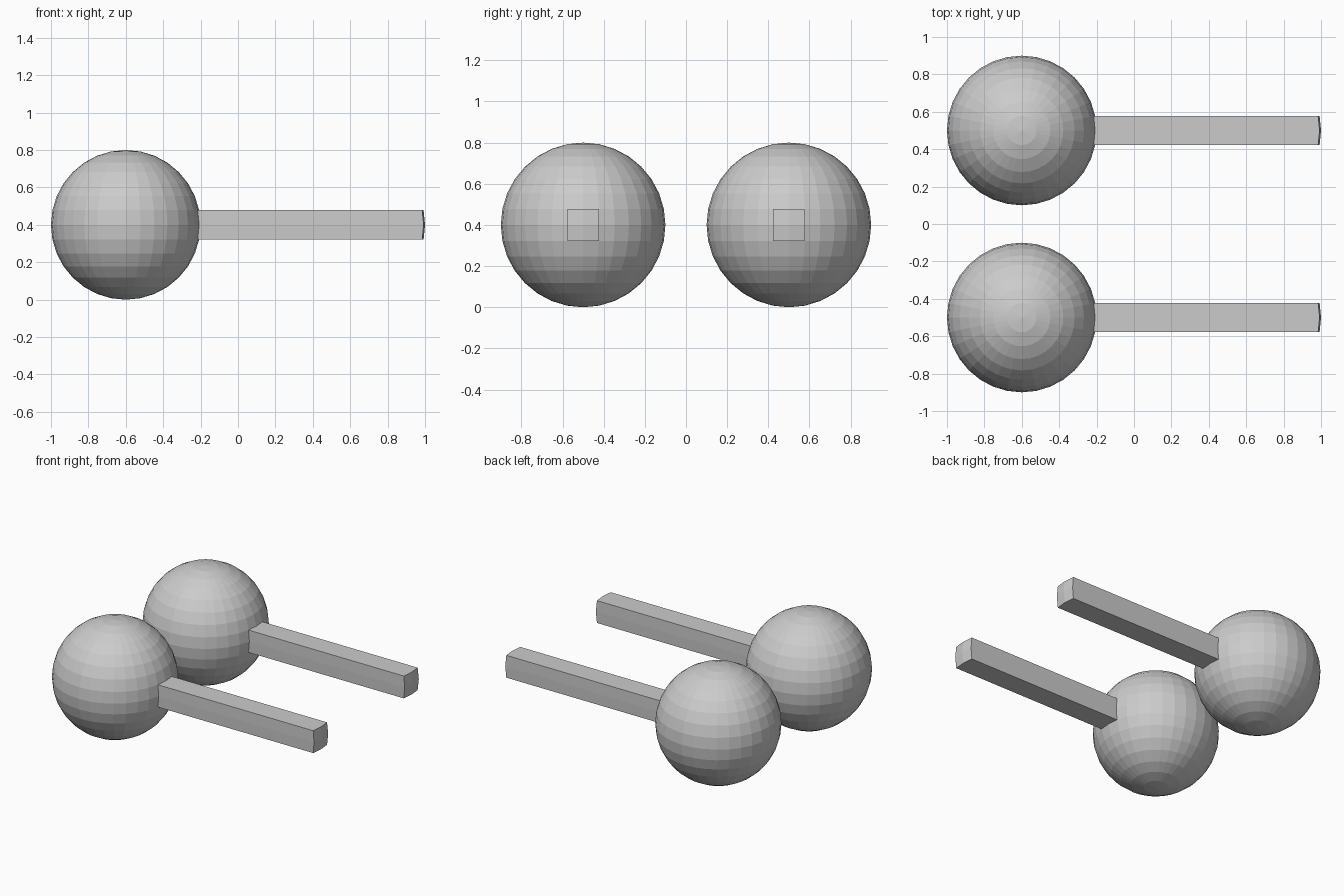
import bpy, bmesh
from mathutils import Vector

if "Cube" in bpy.data.objects:
    bpy.data.objects.remove(bpy.data.objects["Cube"])

RADIUS, REACH = 0.4, 1.2


def ball_with_bar(name, y):
    """Low-poly ball whose four +x faces are pulled out into a square bar."""
    bm = bmesh.new()
    bmesh.ops.create_uvsphere(bm, u_segments=32, v_segments=16, radius=RADIUS)

    # The 2 x 2 patch of faces around the +x point
    patch = sorted(bm.faces, key=lambda f: -f.calc_center_median().x)[:4]

    # Pull the patch outwards so that the bar keeps the domed end
    result = bmesh.ops.extrude_face_region(bm, geom=patch)
    moved = [g for g in result["geom"] if isinstance(g, bmesh.types.BMVert)]
    bmesh.ops.translate(bm, verts=moved, vec=Vector((REACH, 0, 0)))
    leftover = [f for f in patch if f.is_valid]
    if leftover:
        bmesh.ops.delete(bm, geom=leftover, context='FACES')
    bmesh.ops.recalc_face_normals(bm, faces=bm.faces)

    mesh = bpy.data.meshes.new(name)
    bm.to_mesh(mesh)
    bm.free()
    obj = bpy.data.objects.new(name, mesh)
    obj.location = (-0.6, y, RADIUS)
    bpy.context.collection.objects.link(obj)


# Matching pair, front and back
for name, y in (("front_ball_and_bar", -0.5), ("back_ball_and_bar", 0.5)):
    ball_with_bar(name, y)
